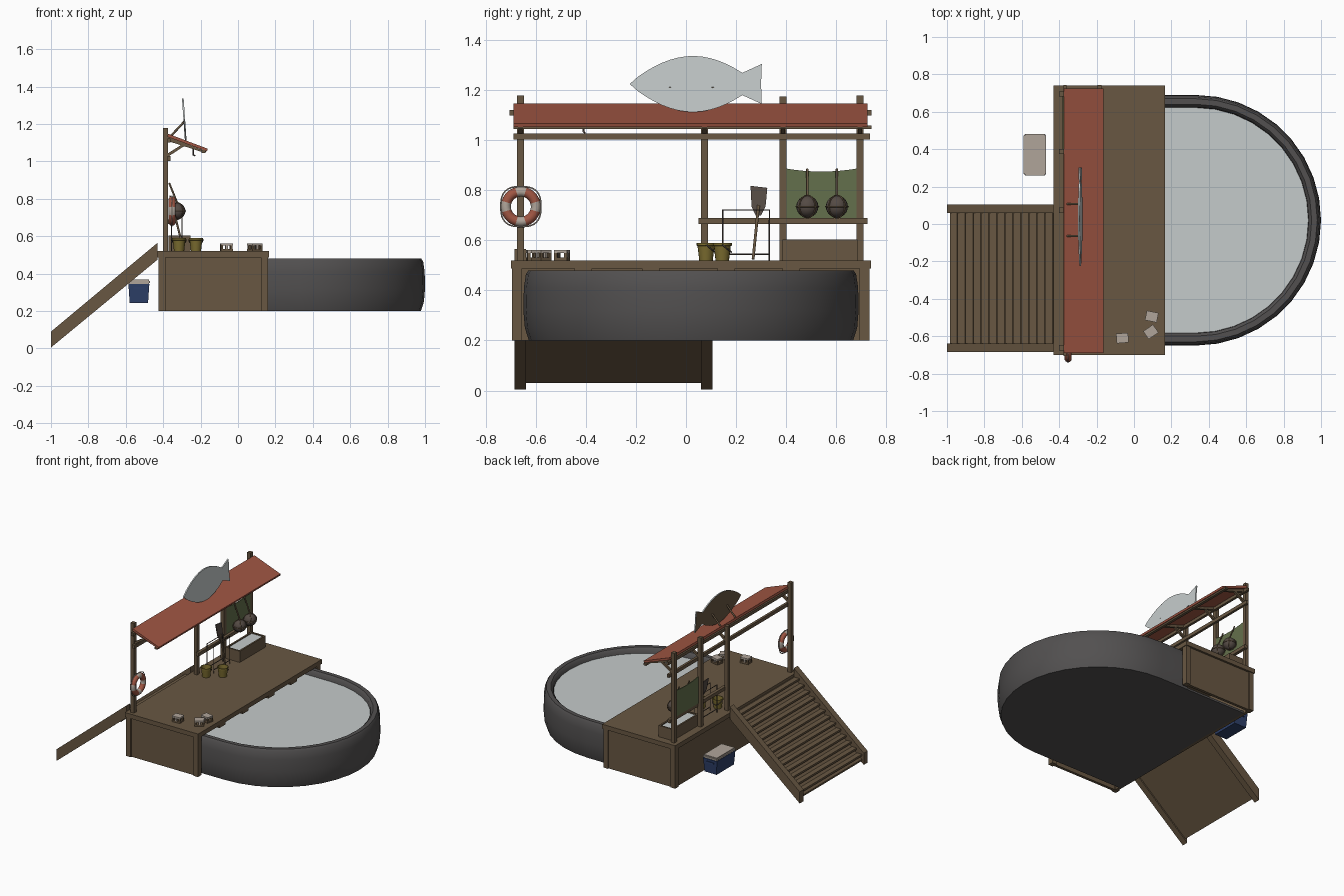
import bpy, bmesh, math
from mathutils import Vector, Matrix

if "Cube" in bpy.data.objects:
    bpy.data.objects.remove(bpy.data.objects["Cube"])


def mat(name, r, g, b):
    m = bpy.data.materials.new(name)
    lin = [((c / 255 + 0.055) / 1.055) ** 2.4 for c in (r, g, b)]
    m.diffuse_color = (*lin, 1)
    m.use_nodes = True
    m.node_tree.nodes["Principled BSDF"].inputs["Base Color"].default_value = m.diffuse_color
    return m


WOOD = mat("brown wood", 104, 87, 66)
RUBBER = mat("dark grey rubber", 82, 80, 80)
PALE = mat("pale grey", 197, 203, 203)
RED = mat("faded red", 160, 86, 67)
GREEN = mat("olive green", 100, 112, 76)
YELLOW = mat("mustard yellow", 124, 109, 48)
BLUE = mat("navy blue", 45, 63, 104)
BEIGE = mat("beige", 176, 165, 154)
METAL = mat("dark metal", 84, 74, 68)


def finish(name, bm, *mats, smooth=False):
    bmesh.ops.recalc_face_normals(bm, faces=bm.faces[:])
    me = bpy.data.meshes.new(name)
    bm.to_mesh(me)
    bm.free()
    for m in mats:
        me.materials.append(m)
    if smooth:
        for p in me.polygons:
            p.use_smooth = True
        me.set_sharp_from_angle(angle=math.radians(40))
    ob = bpy.data.objects.new(name, me)
    bpy.context.collection.objects.link(ob)
    return ob


def box(name, x, y, z, m, turn=0, bevel=0):
    bm = bmesh.new()
    c = Vector([(a + b) / 2 for a, b in (x, y, z)])
    size = [b - a for a, b in (x, y, z)]
    bmesh.ops.create_cube(bm, size=1, matrix=Matrix.Translation(c)
                          @ Matrix.Rotation(turn, 4, 'Z') @ Matrix.Diagonal((*size, 1)))
    if bevel:
        bmesh.ops.bevel(bm, geom=bm.edges[:], offset=bevel, segments=2, affect='EDGES')
    return finish(name, bm, m)


def prism(name, pts, move, *mats):
    """Flat outline of 3D points pushed along a vector."""
    bm = bmesh.new()
    f = bm.faces.new([bm.verts.new(p) for p in pts])
    ext = bmesh.ops.extrude_face_region(bm, geom=[f])
    vs = [g for g in ext["geom"] if isinstance(g, bmesh.types.BMVert)]
    bmesh.ops.translate(bm, verts=vs, vec=move)
    return finish(name, bm, *mats)


def wire(name, pts, r, m, closed=False, sides=2):
    """Round rod or rope along points."""
    cu = bpy.data.curves.new(name, 'CURVE')
    cu.dimensions = '3D'
    cu.bevel_depth, cu.bevel_resolution, cu.use_fill_caps = r, sides, True
    sp = cu.splines.new('POLY')
    sp.points.add(len(pts) - 1)
    for q, p in zip(sp.points, pts):
        q.co = (*p, 1)
    sp.use_cyclic_u = closed
    cu.materials.append(m)
    ob = bpy.data.objects.new(name, cu)
    bpy.context.collection.objects.link(ob)
    return ob


def sweep(name, rings, m, closed_path=False):
    """Skin closed or open rings of points."""
    bm = bmesh.new()
    vs = [[bm.verts.new(p) for p in ring] for ring in rings]
    n = len(vs[0])
    for a, b in zip(vs, vs[1:]):
        for i in range(n):
            j = (i + 1) % n
            bm.faces.new((a[i], a[j], b[j], b[i]))
    bm.faces.new(vs[0])
    bm.faces.new(vs[-1])
    return finish(name, bm, m, smooth=True)


# deck and its base
box("deck", (-0.43, 0.165), (-0.70, 0.74), (0.487, 0.52), WOOD)
for i, (a, b) in enumerate(((-0.685, -0.665), (0.705, 0.725))):
    box(f"deck_side_panel_{i}", (-0.41, 0.15), (a, b), (0.2, 0.487), WOOD)
box("deck_back_panel", (-0.415, -0.395), (-0.685, 0.725), (0.2, 0.487), WOOD)
for x in (-0.425, 0.123):
    for y in (-0.695, 0.693):
        box("deck_corner_post", (x, x + 0.037), (y, y + 0.04), (0.2, 0.487), WOOD)
for y in (-0.41, -0.14, 0.16, 0.42):
    box("deck_joist", (-0.39, 0.16), (y - 0.035, y + 0.035), (0.465, 0.487), WOOD)

# D-shaped pool wall, floor and water
def d_path(inset, x0):
    r = 0.67 - inset
    arc = [(0.33 + r * math.cos(t), 0.02 + r * math.sin(t))
           for t in [math.radians(-90 + 180 * i / 18) for i in range(19)]]
    return [(x0, 0.02 - r)] + arc + [(x0, 0.02 + r)]


section = ((0.022, 0.2), (0.006, 0.25), (0, 0.32), (0.002, 0.41), (0.01, 0.465), (0.02, 0.48),
           (0.05, 0.48), (0.065, 0.465), (0.07, 0.42), (0.07, 0.2))
loops = [d_path(i, 0.1) for i, z in section]
sweep("pool_wall", [[(*lp[k], z) for lp, (i, z) in zip(loops, section)]
                    for k in range(len(loops[0]))], RUBBER)
prism("pool_floor", [(*p, 0.2) for p in d_path(0.023, -0.41)], (0, 0, 0.015), RUBBER)
prism("water", [(*p, 0.43) for p in d_path(0.066, 0.0)], (0, 0, 0.012), PALE)

# stairs
def slope(x):
    return 0.005 + (x + 1) * 0.47 / 0.57


for y in (-0.685, 0.06):
    prism("stair_stringer", [(-1, y, 0.005), (-0.43, y, 0.475), (-0.43, y, 0.565), (-1, y, 0.09)],
          (0, 0.045, 0), WOOD)
prism("stair_backing", [(-0.985, -0.65, 0.03), (-0.43, -0.65, 0.488), (-0.43, -0.65, 0.5),
                        (-0.985, -0.65, 0.042)], (0, 0.72, 0), WOOD)
for i in range(13):
    x = -0.985 + i * 0.0425
    z = slope(x) + 0.062
    box("stair_tread", (x, x + 0.038), (-0.645, 0.065), (z - 0.014, z), WOOD)

# canopy posts, rails and braces
for y, top in ((-0.662, 1.18), (0.074, 1.14), (0.387, 1.175), (0.695, 1.18)):
    box("canopy_post", (-0.402, -0.375), (y - 0.014, y + 0.014), (0.52, top), WOOD)
    prism("roof_brace", [(-0.375, y - 0.008, 1.025), (-0.375, y - 0.008, 1.043),
                         (-0.285, y - 0.008, 1.1), (-0.275, y - 0.008, 1.09)], (0, 0.016, 0), WOOD)
    prism("roof_rafter", [(-0.378, y - 0.01, 1.11), (-0.378, y - 0.01, 1.134),
                          (-0.17, y - 0.01, 1.054), (-0.175, y - 0.01, 1.045)], (0, 0.02, 0), WOOD)
box("canopy_rail", (-0.378, -0.36), (-0.69, 0.735), (1.003, 1.028), WOOD)
box("ridge_beam", (-0.378, -0.36), (-0.705, 0.742), (1.1, 1.122), WOOD)
box("eave_beam", (-0.195, -0.175), (-0.69, 0.742), (1.046, 1.06), WOOD)
box("lower_rail", (-0.378, -0.355), (0.05, 0.725), (0.665, 0.69), WOOD)
prism("roof", [(-0.378, -0.69, 1.132), (-0.374, -0.69, 1.148), (-0.162, -0.69, 1.068),
               (-0.166, -0.69, 1.054)], (0, 1.415, 0), RED)
wire("roof_hook", [(-0.24, -0.41, 1.09), (-0.24, -0.41, 1.035), (-0.23, -0.405, 1.03)], 0.004, METAL)

# flat fish sign: pale face, wooden back
outline = [(-0.225 + 0.45 * i / 14, 0.112 * math.sin(math.pi * (i / 14 * 0.89)) ** 0.85)
           for i in range(15)] + [(0.303, 0.08)]
outline = outline + [(0.30, 0.0)] + [(y, -h) for y, h in reversed(outline[1:])]


def lean(z):
    return -0.275 - (z - 1.113) * 0.07


fish = prism("fish_sign", [(lean(1.225 + h), y, 1.225 + h) for y, h in outline],
             (-0.009, 0, 0), PALE, WOOD)
for p in fish.data.polygons:
    p.material_index = 1 if p.normal.x < -0.5 else 0
for y in (-0.064, 0.107):
    wire("sign_strut", [(-0.36, y, 1.135), (-0.285, y, 1.215)], 0.006, WOOD)

# life ring with pale bands and rope
c = Vector((-0.352, -0.66, 0.735))
bm = bmesh.new()
N, K = 32, 10
rings = []
for i in range(N):
    t = 2 * math.pi * (i - 0.5) / N
    rings.append([bm.verts.new(c + Vector((0.02 * math.sin(s), (0.06 + 0.02 * math.cos(s)) * math.cos(t),
                  (0.06 + 0.02 * math.cos(s)) * math.sin(t))))
                  for s in [2 * math.pi * k / K for k in range(K)]])
for i in range(N):
    a, b = rings[i], rings[(i + 1) % N]
    for k in range(K):
        f = bm.faces.new((a[k], a[(k + 1) % K], b[(k + 1) % K], b[k]))
        f.material_index = 1 if min(i % 8, 8 - i % 8) <= 1 else 0
finish("life_ring", bm, RED, BEIGE, smooth=True)
wire("life_ring_rope", [c + (0.08 + 0.008 * math.sin(2 * t) ** 2) * Vector((0, math.cos(t), math.sin(t)))
     for t in [2 * math.pi * i / 40 for i in range(40)]], 0.003, BEIGE, closed=True)

# green tarp with a sagging top edge
prism("tarp", [(-0.382, 0.4, 0.69), (-0.382, 0.683, 0.69)] +
      [(-0.382, 0.683 - 0.283 * i / 8, 0.875 + 0.012 * (i / 4 - 1) ** 2) for i in range(9)],
      (0.006, 0, 0), GREEN)

# hanging floats with rope nets
for y in (0.485, 0.603):
    o = Vector((-0.325, y, 0.735))
    bm = bmesh.new()
    bmesh.ops.create_uvsphere(bm, u_segments=20, v_segments=12, radius=0.044,
                              matrix=Matrix.Translation(o))
    finish("float", bm, METAL, smooth=True)
    circle = [2 * math.pi * i / 24 for i in range(24)]
    wire("float_band", [o + 0.045 * Vector((math.cos(t), math.sin(t), 0)) for t in circle],
         0.003, WOOD, closed=True)
    for q in (0.8, 2.35):
        wire("float_net", [o + 0.045 * Vector((math.cos(t) * math.cos(q), math.cos(t) * math.sin(q),
             math.sin(t))) for t in circle], 0.003, WOOD, closed=True)
    wire("float_rope", [o + Vector((0, 0, 0.044)), (-0.368, y, 0.885)], 0.005, WOOD)

# ice box
x0, x1, y0, y1 = -0.372, -0.255, 0.385, 0.685
for s in ((x0, x0 + 0.012, y0, y1), (x1 - 0.012, x1, y0, y1),
          (x0, x1, y0, y0 + 0.012), (x0, x1, y1 - 0.012, y1)):
    box("ice_box_side", s[:2], s[2:], (0.52, 0.603), WOOD)
box("ice", (x0 + 0.01, x1 - 0.01), (y0 + 0.01, y1 - 0.01), (0.525, 0.596), PALE)

# buckets
for x, y in ((-0.315, 0.08), (-0.225, 0.145)):
    sweep("bucket", [[(x + r * math.cos(t), y + r * math.sin(t), z)
          for t in [2 * math.pi * i / 16 for i in range(16)]]
          for r, z in ((0.027, 0.52), (0.034, 0.578), (0.038, 0.579), (0.038, 0.59),
                       (0.034, 0.59), (0.026, 0.53))], YELLOW)
    wire("bucket_handle", [(x + 0.038 * math.cos(t), y + 0.036 * math.sin(t), 0.583 - 0.03 * math.sin(t))
         for t in [math.pi * i / 10 for i in range(11)]], 0.003, METAL)

# wire rack and leaning shovel
for x in (-0.355, -0.3):
    wire("rack_frame", [(x, 0.147, 0.52), (x, 0.147, 0.722), (x, 0.333, 0.722), (x, 0.333, 0.52)],
         0.003, METAL)
    wire("rack_bar", [(x, 0.147, 0.545), (x, 0.333, 0.545)], 0.003, METAL)
wire("shovel_handle", [(-0.29, 0.268, 0.525), (-0.345, 0.29, 0.74)], 0.006, WOOD)
prism("shovel_blade", [(-0.336, 0.278, 0.7), (-0.336, 0.3, 0.7), (-0.346, 0.318, 0.735),
                       (-0.36, 0.325, 0.81), (-0.36, 0.258, 0.818), (-0.346, 0.262, 0.735)],
      (-0.007, 0, 0), METAL)

# small crates
for x, y, turn in ((-0.062, -0.61, 0.08), (0.095, -0.495, -0.2), (0.09, -0.577, 0.6)):
    for dz, h in ((0, 0.012), (0.03, 0.012)):
        box("crate_slab", (x - 0.032, x + 0.032), (y - 0.026, y + 0.026),
            (0.52 + dz, 0.52 + dz + h), BEIGE if dz else WOOD, turn)
    for i in (-1, 0, 1):
        for j in (-1, 1):
            d = Matrix.Rotation(turn, 3, 'Z') @ Vector((0.025 * i, 0.02 * j, 0))
            box("crate_block", (x + d.x - 0.006, x + d.x + 0.006), (y + d.y - 0.006, y + d.y + 0.006),
                (0.53, 0.552), WOOD if i else BEIGE, turn)

# cooler
sweep("cooler_body", [[(-0.53 + sx * w, 0.37 + sy * (w + 0.052), z)
      for sx, sy in ((-1, -1), (1, -1), (1, 1), (-1, 1))]
      for w, z in ((0.049, 0.243), (0.056, 0.345))], BLUE)
box("cooler_lid", (-0.59, -0.47), (0.26, 0.48), (0.343, 0.368), BEIGE, bevel=0.007)
for y in (0.258, 0.474):
    box("cooler_handle", (-0.56, -0.50), (y, y + 0.008), (0.315, 0.328), BLUE)
